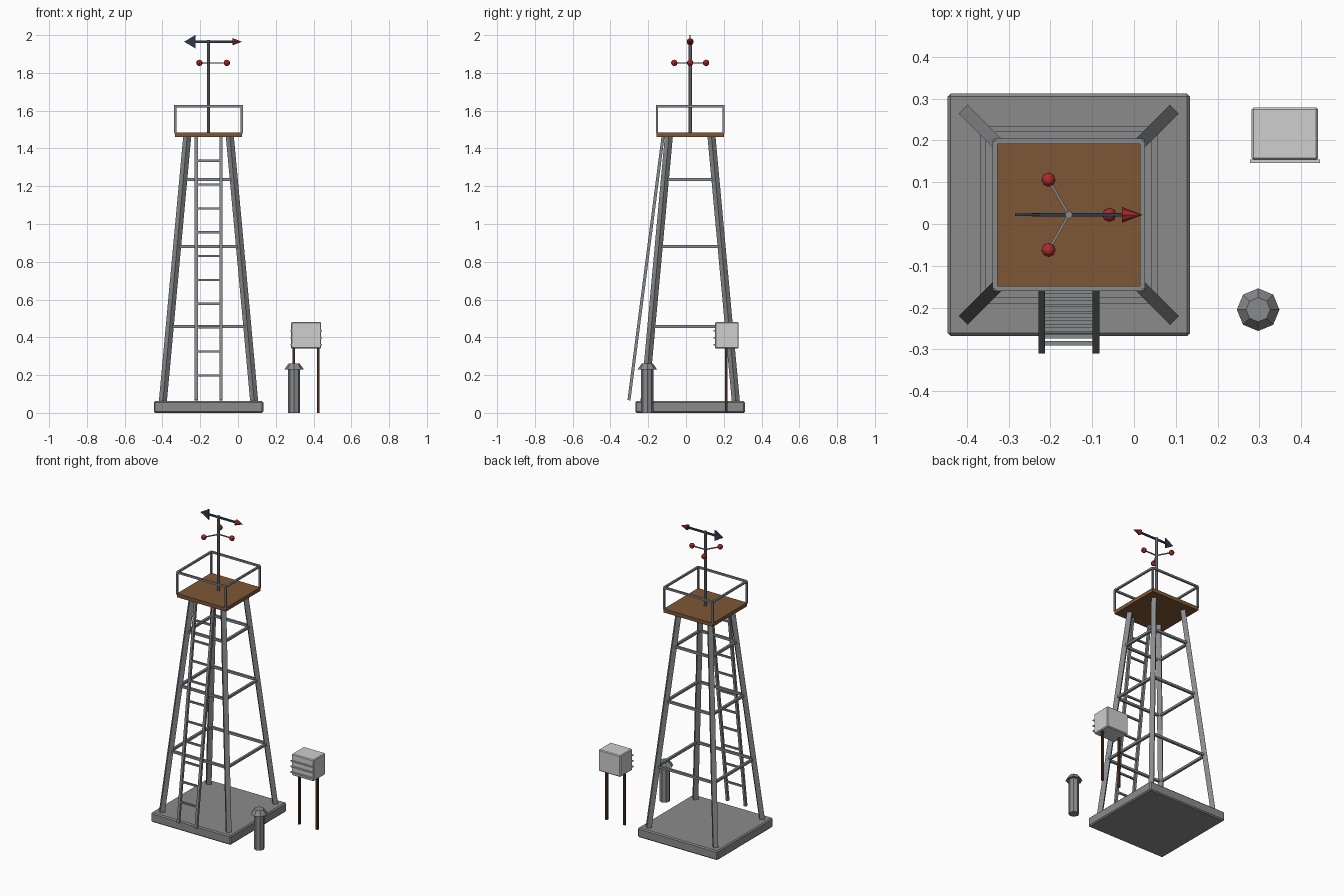
import bpy, bmesh, math
from mathutils import Vector, Matrix

if "Cube" in bpy.data.objects:
    bpy.data.objects.remove(bpy.data.objects["Cube"])

CX, CY = -0.156, 0.022          # tower axis
BASE_Z, DECK_Z = 0.06, 1.462


def mat(name, rgb):
    m = bpy.data.materials.new(name)
    m.diffuse_color = (*rgb, 1)
    m.use_nodes = True
    m.node_tree.nodes["Principled BSDF"].inputs["Base Color"].default_value = m.diffuse_color
    return m


concrete = mat("concrete grey", (0.26, 0.26, 0.265))
steel = mat("steel grey", (0.25, 0.255, 0.265))
wood = mat("deck brown", (0.21, 0.095, 0.037))
dark_wood = mat("dark brown", (0.07, 0.03, 0.013))
white = mat("pale grey", (0.62, 0.62, 0.62))
navy = mat("navy", (0.03, 0.042, 0.075))
red = mat("red", (0.42, 0.025, 0.025))


def finish(bm, name, material, bevel=0):
    bmesh.ops.recalc_face_normals(bm, faces=bm.faces)
    me = bpy.data.meshes.new(name)
    bm.to_mesh(me)
    bm.free()
    me.materials.append(material)
    ob = bpy.data.objects.new(name, me)
    bpy.context.collection.objects.link(ob)
    if bevel:
        b = ob.modifiers.new("bevel", 'BEVEL')
        b.width, b.segments = bevel, 1
    return ob


def box(name, centre, size, material, bevel=0):
    bm = bmesh.new()
    bmesh.ops.create_cube(bm, size=1, matrix=Matrix.Translation(centre) @ Matrix.Diagonal((*size, 1)))
    return finish(bm, name, material, bevel)


def beam(bm, a, b, w, side=(1, 0, 0)):
    """Square bar from a to b; 'side' is the direction of one face."""
    a, b = Vector(a), Vector(b)
    z = (b - a).normalized()
    y = z.cross(Vector(side)).normalized()
    x = y.cross(z)
    rot = Matrix((x, y, z)).transposed().to_4x4()
    bmesh.ops.create_cube(bm, size=1, matrix=Matrix.Translation((a + b) / 2) @ rot
                          @ Matrix.Diagonal((w, w, (b - a).length, 1)))


def cone(name, z0, z1, r0, r1, x, y, material, sides=8):
    bm = bmesh.new()
    bmesh.ops.create_cone(bm, cap_ends=True, segments=sides, radius1=r0, radius2=r1, depth=z1 - z0,
                          matrix=Matrix.Translation((x, y, (z0 + z1) / 2)))
    return finish(bm, name, material)


CORNERS = [(-1, -1), (1, -1), (1, 1), (-1, 1)]


def corner(i, off, z):
    sx, sy = CORNERS[i % 4]
    return Vector((CX + sx * off, CY + sy * off, z))


# Base slab and deck
box("base_slab", (CX, CY, 0.031), (0.58, 0.58, 0.062), concrete, 0.007)
box("deck", (CX, CY, 1.473), (0.356, 0.356, 0.024), wood)

# Leaning legs, one face turned outwards on the diagonal
for i, (sx, sy) in enumerate(CORNERS):
    bm = bmesh.new()
    beam(bm, corner(i, 0.242, BASE_Z - 0.002), corner(i, 0.113, DECK_Z), 0.03, (-sy, sx, 0))
    finish(bm, f"tower_leg_{i + 1}", steel)

# Horizontal brace rings
for n, z in enumerate((0.457, 0.88, 1.235)):
    off = 0.242 - 0.129 * (z - BASE_Z) / (DECK_Z - BASE_Z)
    bm = bmesh.new()
    for i in range(4):
        beam(bm, corner(i, off, z), corner(i + 1, off, z), 0.015, (0, 0, 1))
    finish(bm, f"brace_ring_{n + 1}", steel)

# Railing: corner posts and top rail
bm = bmesh.new()
for i in range(4):
    beam(bm, corner(i, 0.176, 1.48), corner(i, 0.176, 1.624), 0.011)
    beam(bm, corner(i, 0.176, 1.624), corner(i + 1, 0.176, 1.624), 0.012, (0, 0, 1))
finish(bm, "railing", steel)

# Ladder


def ladder_y(z):
    return -0.302 + (z - 0.067) * 0.18 / 1.393


bm = bmesh.new()
for s in (-1, 1):
    x = CX + s * 0.065
    beam(bm, (x, ladder_y(0.067), 0.067), (x, ladder_y(1.46), 1.46), 0.016)
finish(bm, "ladder_rails", steel)
bm = bmesh.new()
for k in range(10):
    z = 0.199 + 0.1262 * k
    beam(bm, (CX - 0.065, ladder_y(z), z), (CX + 0.065, ladder_y(z), z), 0.011, (0, 0, 1))
finish(bm, "ladder_rungs", steel)

# Mast
cone("mast", 1.48, 1.975, 0.009, 0.009, CX, CY, steel)

# Wind cups on three arms
bm_arm, bm_cup = bmesh.new(), bmesh.new()
for k in range(3):
    a = k * 2 * math.pi / 3
    p = Vector((CX + 0.097 * math.cos(a), CY + 0.097 * math.sin(a), 1.853))
    beam(bm_arm, (CX, CY, 1.853), p, 0.006, (0, 0, 1))
    bmesh.ops.create_uvsphere(bm_cup, u_segments=8, v_segments=6, radius=0.017,
                              matrix=Matrix.Translation(p))
finish(bm_arm, "cup_arms", steel)
finish(bm_cup, "wind_cups", red)

# Wind vane: rod, flat tail and pointed tip
ZV = 1.965
box("vane_rod", (-0.135, CY, ZV), (0.22, 0.008, 0.012), navy)
bm = bmesh.new()
tail = [bm.verts.new((x, CY - 0.003, z)) for x, z in ((-0.285, ZV), (-0.226, ZV - 0.035), (-0.226, ZV + 0.035))]
f = bm.faces.new(tail)
ext = bmesh.ops.extrude_face_region(bm, geom=[f])
bmesh.ops.translate(bm, vec=(0, 0.006, 0), verts=[v for v in ext["geom"] if isinstance(v, bmesh.types.BMVert)])
finish(bm, "vane_tail", navy)
bm = bmesh.new()
bmesh.ops.create_cone(bm, cap_ends=True, segments=8, radius1=0.019, radius2=0, depth=0.05,
                      matrix=Matrix.Translation((-0.004, CY, ZV)) @ Matrix.Rotation(math.pi / 2, 4, 'Y'))
finish(bm, "vane_tip", red)

# Instrument box with slats, on two posts
box("instrument_box", (0.361, 0.216, 0.41), (0.159, 0.126, 0.14), white, 0.005)
for k in range(3):
    box(f"box_slat_{k + 1}", (0.361, 0.150, 0.362 + 0.037 * k), (0.168, 0.008, 0.008), white)
for s in (-1, 1):
    box(f"box_post_{'left' if s < 0 else 'right'}", (0.361 + s * 0.065, 0.213, 0.171),
        (0.013, 0.013, 0.342), dark_wood)

# Rain gauge
cone("rain_gauge_body", 0, 0.235, 0.032, 0.032, 0.297, -0.205, steel)
cone("rain_gauge_funnel", 0.231, 0.262, 0.051, 0.029, 0.297, -0.205, steel)
